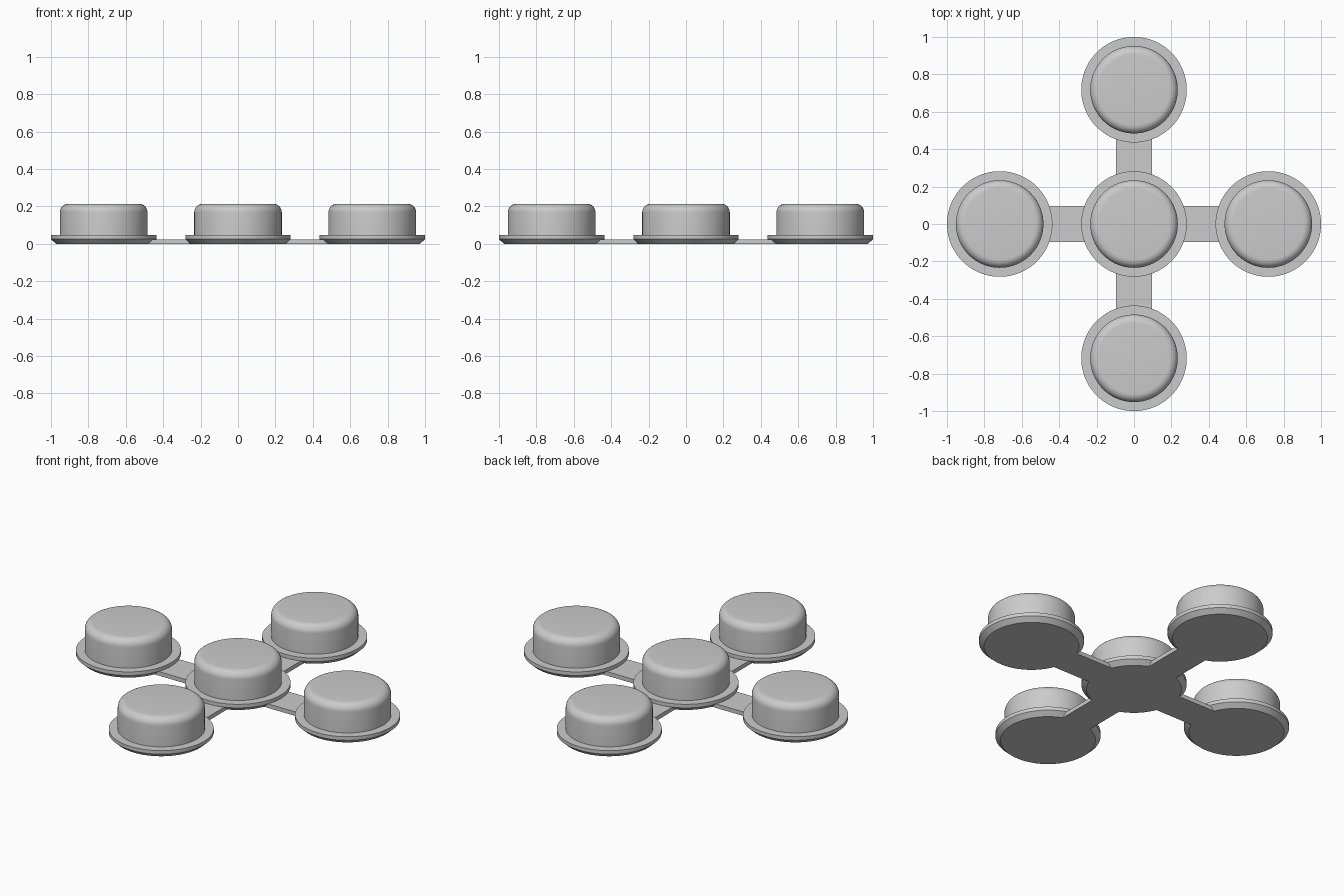
import bpy
import bmesh
import math
from mathutils import Matrix

cube = bpy.data.objects.get("Cube")
if cube:
    bpy.data.objects.remove(cube, do_unlink=True)

SPACING = 0.718       # distance from centre pod to outer pods
SEGMENTS = 96

# Single grey material
grey = bpy.data.materials.new("plain grey")
grey.use_nodes = True
colour = (0.6, 0.6, 0.6, 1)
grey.diffuse_color = colour
grey.node_tree.nodes["Principled BSDF"].inputs["Base Color"].default_value = colour


def add_object(name, bm, location=(0, 0, 0), smooth=False):
    bmesh.ops.recalc_face_normals(bm, faces=bm.faces)
    mesh = bpy.data.meshes.new(name)
    bm.to_mesh(mesh)
    bm.free()
    mesh.materials.append(grey)
    obj = bpy.data.objects.new(name, mesh)
    obj.location = location
    bpy.context.collection.objects.link(obj)
    if smooth:
        bpy.ops.object.select_all(action='DESELECT')
        obj.select_set(True)
        bpy.context.view_layer.objects.active = obj
        bpy.ops.object.shade_smooth_by_angle(angle=math.radians(30))
    return obj


def pod_profile():
    """Chamfered flange, straight wall and rounded top edge, as (radius, z)."""
    points = [(0.255, 0), (0.282, 0.025), (0.282, 0.046), (0.234, 0.046)]
    wall, top, fillet, steps = 0.234, 0.214, 0.045, 8
    for i in range(steps + 1):
        a = math.pi / 2 * i / steps
        points.append((wall - fillet + fillet * math.cos(a),
                       top - fillet + fillet * math.sin(a)))
    return points


def add_pod(name, x, y):
    bm = bmesh.new()
    rings = []
    for r, z in pod_profile():
        rings.append([bm.verts.new((r * math.cos(a), r * math.sin(a), z))
                      for a in (math.tau * k / SEGMENTS for k in range(SEGMENTS))])
    for low, high in zip(rings, rings[1:]):
        for k in range(SEGMENTS):
            n = (k + 1) % SEGMENTS
            bm.faces.new((low[k], low[n], high[n], high[k]))
    bm.faces.new(rings[0][::-1])
    bm.faces.new(rings[-1])
    add_object(name, bm, (x, y, 0), smooth=True)


def add_arm(name, x, y):
    bm = bmesh.new()
    size = (SPACING if x else 0.19, SPACING if y else 0.19, 0.024)
    bmesh.ops.create_cube(bm, size=1, matrix=Matrix.Diagonal((*size, 1)))
    add_object(name, bm, (x * SPACING / 2, y * SPACING / 2, size[2] / 2))


# Centre pod, then four outer pods joined by flat arms
add_pod("center_pod", 0, 0)
for side, x, y in (("left", 1, 0), ("right", -1, 0), ("back", 0, 1), ("front", 0, -1)):
    add_pod(side + "_pod", x * SPACING, y * SPACING)
    add_arm(side + "_arm", x, y)
